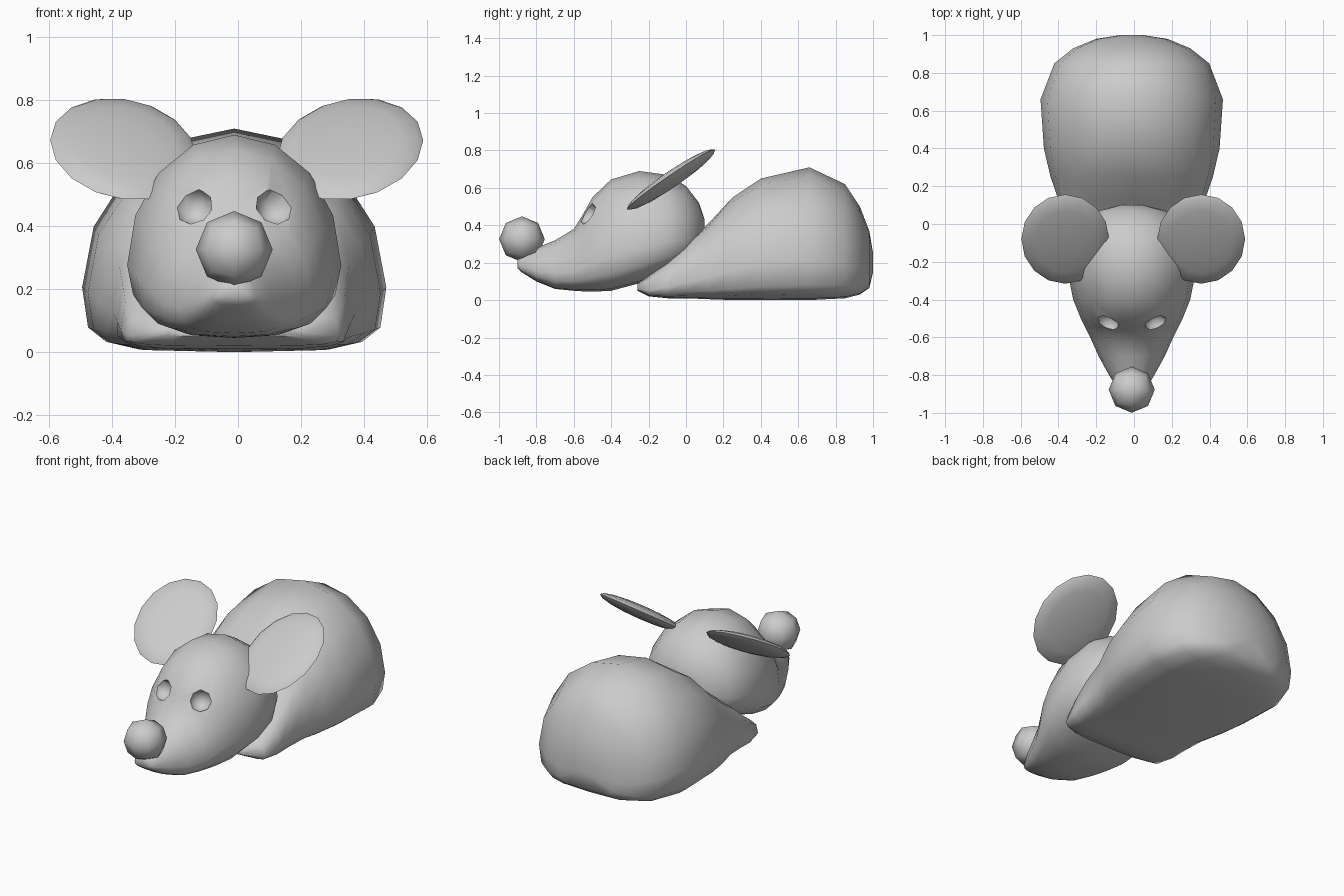
import bpy, bmesh, math
from mathutils import Matrix, Vector

if "Cube" in bpy.data.objects:
    bpy.data.objects.remove(bpy.data.objects["Cube"])

CX = -0.012  # body, head and nose sit slightly left of centre


def finish(name, bm, angle=50):
    bmesh.ops.recalc_face_normals(bm, faces=bm.faces)
    me = bpy.data.meshes.new(name)
    bm.to_mesh(me)
    bm.free()
    ob = bpy.data.objects.new(name, me)
    bpy.context.collection.objects.link(ob)
    smooth(ob, angle)
    return ob


def smooth(ob, angle):
    bpy.ops.object.select_all(action='DESELECT')
    ob.select_set(True)
    bpy.context.view_layer.objects.active = ob
    bpy.ops.object.shade_smooth_by_angle(angle=math.radians(angle))


def spow(v, n):
    return math.copysign(abs(v) ** (2 / n), v)


def loft(name, sections, low_n, wide, sides=16):
    """Skin rounded sections: y, half width, bottom, top, upper squareness."""
    bm = bmesh.new()
    rings = []
    for y, hw, zb, zt, up_n in sections:
        zw = zb + wide * (zt - zb)
        ring = []
        for i in range(sides):
            a = 2 * math.pi * i / sides
            c, s = math.cos(a), math.sin(a)
            n = up_n if s > 1e-6 else low_n
            h = zt - zw if s > 0 else zw - zb
            ring.append(bm.verts.new((CX + hw * spow(c, n), y, zw + h * spow(s, n))))
        rings.append(ring)
    for r, q in zip(rings, rings[1:]):
        for i in range(sides):
            j = (i + 1) % sides
            bm.faces.new((r[i], r[j], q[j], q[i]))
    bm.faces.new(rings[0])
    bm.faces.new(rings[-1][::-1])
    return finish(name, bm, 60)


def ball(name, loc, radius, rot=None):
    """Coarse ball made from a once-divided cube."""
    bm = bmesh.new()
    bmesh.ops.create_cube(bm, size=2)
    bmesh.ops.subdivide_edges(bm, edges=bm.edges[:], cuts=1, use_grid_fill=True)
    for v in bm.verts:
        v.co = v.co.normalized() * radius
    if rot:
        bm.transform(rot)
    bm.transform(Matrix.Translation(loc))
    return finish(name, bm, 80)


# Body: flat-bottomed hump
loft("body", [
    (-0.26, 0.22, 0.05, 0.09, 3), (-0.20, 0.335, 0.02, 0.13, 4),
    (-0.10, 0.36, 0.01, 0.21, 4), (0.0, 0.37, 0.01, 0.30, 4),
    (0.12, 0.385, 0.005, 0.41, 3), (0.25, 0.43, 0.0, 0.55, 2.4),
    (0.40, 0.465, 0.0, 0.65, 2.1), (0.66, 0.483, 0.0, 0.71, 2),
    (0.85, 0.41, 0.01, 0.62, 2), (0.93, 0.31, 0.03, 0.50, 2),
    (0.98, 0.19, 0.065, 0.37, 2), (1.0, 0.06, 0.15, 0.25, 2),
], 4, 0.29)

# Head: rounded skull tapering to a snout
head = loft("head", [
    (-0.90, 0.04, 0.17, 0.22, 2), (-0.88, 0.07, 0.15, 0.24, 2),
    (-0.80, 0.12, 0.10, 0.28, 2), (-0.70, 0.175, 0.06, 0.32, 2),
    (-0.60, 0.22, 0.05, 0.38, 2), (-0.55, 0.245, 0.047, 0.46, 2),
    (-0.50, 0.27, 0.045, 0.55, 2), (-0.40, 0.31, 0.05, 0.645, 2),
    (-0.25, 0.34, 0.09, 0.69, 2), (-0.10, 0.33, 0.15, 0.67, 2),
    (0.0, 0.28, 0.20, 0.61, 2), (0.07, 0.18, 0.26, 0.52, 2),
    (0.10, 0.06, 0.34, 0.43, 2),
], 2.8, 0.31)

# Eye sockets hollowed out of the head
for side in (-1, 1):
    cutter = ball("eye_cutter", Vector((CX + side * 0.128, -0.53, 0.463)), 0.064,
                  Matrix.Rotation(side * 0.5, 4, 'Z') @ Matrix.Rotation(-0.6, 4, 'X'))
    cutter.hide_render = True
    bpy.context.view_layer.objects.active = head
    mod = head.modifiers.new("socket", 'BOOLEAN')
    mod.operation = 'DIFFERENCE'
    mod.solver = 'EXACT'
    mod.object = cutter
    bpy.ops.object.modifier_apply(modifier=mod.name)
    bpy.data.objects.remove(cutter, do_unlink=True)
smooth(head, 60)

# Nose
ball("nose", Vector((CX, -0.877, 0.326)), 0.122)

# Ears: thin tilted discs
for side, name in ((-1, "left_ear"), (1, "right_ear")):
    across = Vector((1, 0, 0.12 * side)).normalized()
    along = Vector((0, 0.83, 0.56)).normalized()
    normal = across.cross(along).normalized()
    m = Matrix((across * 0.234, along * 0.285, normal * 0.038)).transposed().to_4x4()
    m.translation = (side * 0.36 - 0.004, -0.08, 0.645)
    bm = bmesh.new()
    bmesh.ops.create_uvsphere(bm, u_segments=16, v_segments=8, radius=1)
    bm.transform(m)
    finish(name, bm, 80)
